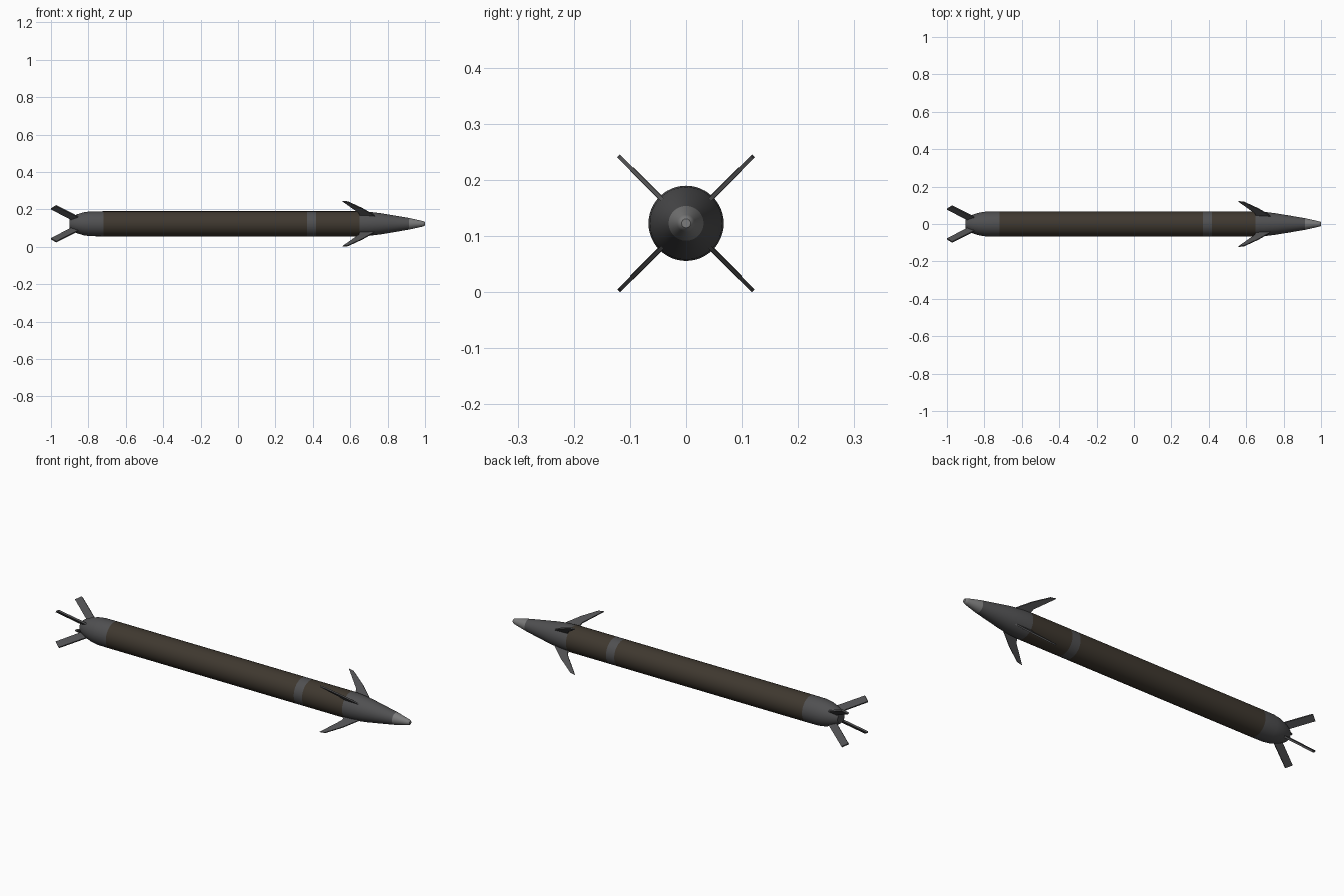
import bpy, bmesh, math
from mathutils import Matrix

if "Cube" in bpy.data.objects:
    bpy.data.objects.remove(bpy.data.objects["Cube"])

AXIS_Z = 0.1227   # height of the body's centre line
SIDES = 48


def material(name, rgb):
    m = bpy.data.materials.new(name)
    m.diffuse_color = (*rgb, 1)
    m.use_nodes = True
    m.node_tree.nodes["Principled BSDF"].inputs["Base Color"].default_value = m.diffuse_color
    return m


brown = material("dark_brown", (0.050, 0.040, 0.029))
grey = material("dark_grey", (0.080, 0.080, 0.083))
light = material("light_grey", (0.20, 0.20, 0.20))


def finish(name, bm, mat, smooth=False):
    bmesh.ops.recalc_face_normals(bm, faces=bm.faces)
    me = bpy.data.meshes.new(name)
    bm.to_mesh(me)
    bm.free()
    me.materials.append(mat)
    ob = bpy.data.objects.new(name, me)
    ob.location.z = AXIS_Z
    bpy.context.collection.objects.link(ob)
    if smooth:
        bpy.ops.object.select_all(action='DESELECT')
        ob.select_set(True)
        bpy.context.view_layer.objects.active = ob
        bpy.ops.object.shade_smooth_by_angle(angle=math.radians(35))
    return ob


def lathe(name, profile, mat):
    """Turn (x, radius) points about the X axis, with flat end caps."""
    bm = bmesh.new()
    rings = []
    for x, r in profile:
        angles = [2 * math.pi * i / SIDES for i in range(SIDES)]
        rings.append([bm.verts.new((x, r * math.cos(a), r * math.sin(a))) for a in angles])
    for a, b in zip(rings, rings[1:]):
        for i in range(SIDES):
            j = (i + 1) % SIDES
            bm.faces.new((a[i], a[j], b[j], b[i]))
    bm.faces.new(rings[0])
    bm.faces.new(rings[-1])
    return finish(name, bm, mat, True)


def fins(name, outline, thickness, mat):
    """Four plates with an (x, radius) outline, set in an X pattern."""
    for k in range(4):
        bm = bmesh.new()
        face = bm.faces.new([bm.verts.new((x, -thickness / 2, r)) for x, r in outline])
        ext = bmesh.ops.extrude_face_region(bm, geom=[face])
        verts = [v for v in ext["geom"] if isinstance(v, bmesh.types.BMVert)]
        bmesh.ops.translate(bm, verts=verts, vec=(0, thickness, 0))
        if not face.is_valid or len(bm.faces) < len(outline) + 2:
            bm.faces.new([v for v in bm.verts if v not in verts])
        turn = Matrix.Rotation(math.radians(45 + 90 * k), 4, 'X')
        bmesh.ops.transform(bm, matrix=turn, verts=bm.verts)
        finish(f"{name}_{k + 1}", bm, mat)


# Body tube in two lengths, split by a flush band
R = 0.067
lathe("rear_body", [(-0.72, R), (0.37, R)], brown)
lathe("body_band", [(0.37, R), (0.418, R)], grey)
lathe("front_body", [(0.418, R), (0.65, R)], brown)

# Tapered nose with a paler blunt tip
lathe("nose", [(0.65, R), (0.70, 0.0645), (0.76, 0.057), (0.83, 0.0455), (0.915, 0.031)], grey)
lathe("nose_tip", [(0.915, 0.031), (0.985, 0.0155), (0.996, 0.012), (1.0, 0.008)], light)

# Rounded tail
lathe("tail", [(-0.72, R), (-0.79, 0.0665), (-0.825, 0.0615), (-0.86, 0.051),
               (-0.885, 0.0395), (-0.9, 0.029)], grey)

# Swept fins at the nose and plank fins at the tail
fins("front_fin", [(0.745, 0.05), (0.73, 0.063), (0.665, 0.116), (0.588, 0.166),
                   (0.56, 0.170), (0.645, 0.085), (0.655, 0.05)], 0.007, grey)
fins("tail_fin", [(-0.84, 0.042), (-0.972, 0.137), (-1.0, 0.113), (-0.885, 0.028)], 0.009, grey)
